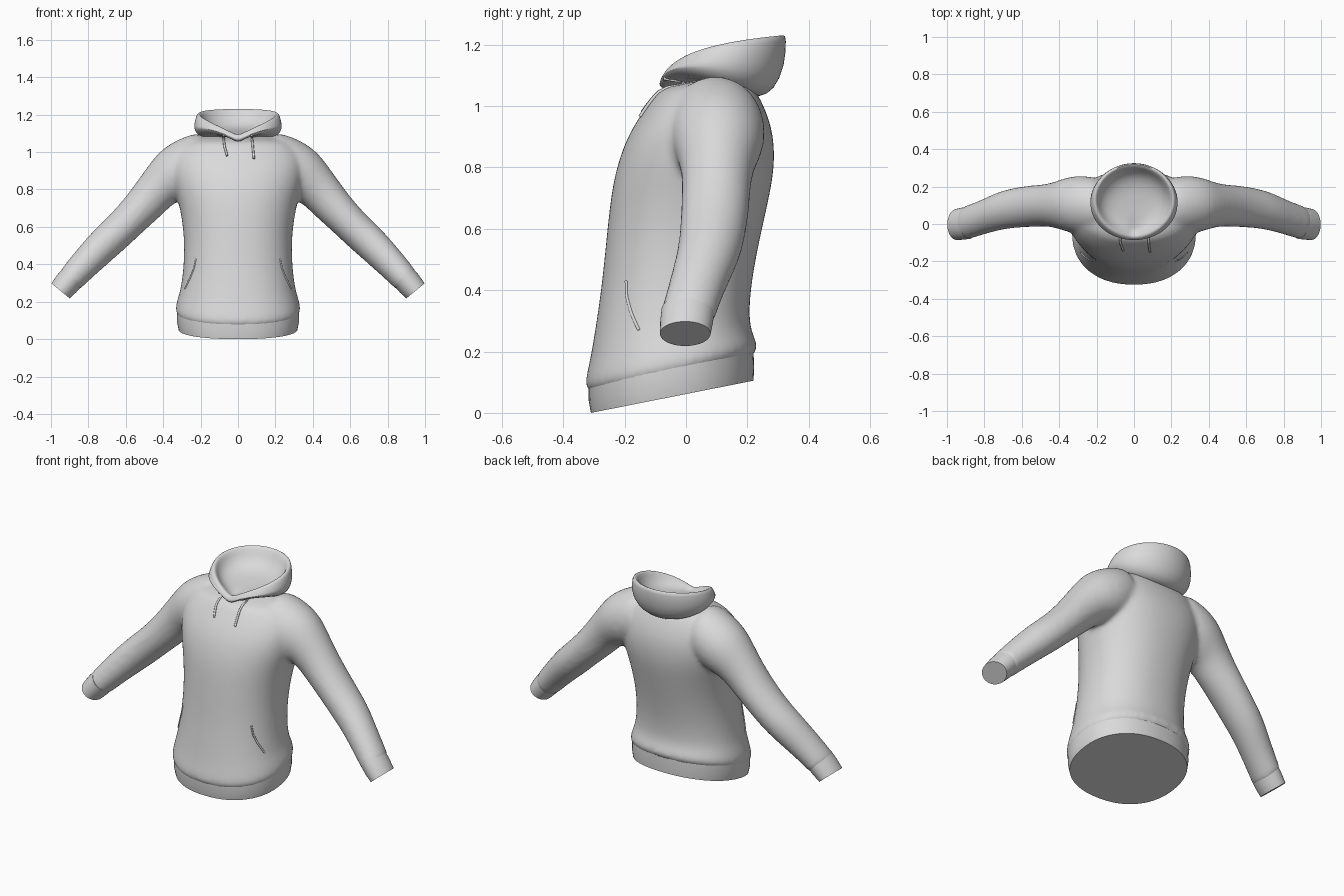
import bpy, bmesh, math
from mathutils import Vector
from mathutils.bvhtree import BVHTree

if "Cube" in bpy.data.objects:
    bpy.data.objects.remove(bpy.data.objects["Cube"])

fabric = bpy.data.materials.new("light grey fabric")
fabric.diffuse_color = (0.7, 0.7, 0.7, 1)
fabric.use_nodes = True
fabric.node_tree.nodes["Principled BSDF"].inputs["Base Color"].default_value = fabric.diffuse_color


def add_object(name, data):
    obj = bpy.data.objects.new(name, data)
    bpy.context.collection.objects.link(obj)
    data.materials.append(fabric)
    return obj


def loft(bm, rings):
    """Skin a list of closed point rings and cap both ends."""
    vs = [[bm.verts.new(p) for p in r] for r in rings]
    n = len(vs[0])
    for a, b in zip(vs, vs[1:]):
        for i in range(n):
            j = (i + 1) % n
            bm.faces.new((a[i], a[j], b[j], b[i]))
    bm.faces.new(vs[0])
    bm.faces.new(vs[-1])


def finish(bm, name):
    bmesh.ops.recalc_face_normals(bm, faces=bm.faces[:])
    me = bpy.data.meshes.new(name)
    bm.to_mesh(me)
    bm.free()
    return add_object(name, me)


def smooth(obj, angle=40):
    bpy.ops.object.select_all(action='DESELECT')
    obj.select_set(True)
    bpy.context.view_layer.objects.active = obj
    bpy.ops.object.shade_smooth_by_angle(angle=math.radians(angle))


def power(v, e):
    return math.copysign(abs(v) ** e, v)


def torso_ring(zf, zb, yf, yb, w, n=32):
    """Rounded cross-section, tilted from its front height to its back height."""
    pts = []
    for i in range(n):
        a = 2 * math.pi * i / n
        c, s = power(math.cos(a), 0.9), power(math.sin(a), 0.9)
        t = (1 - c) / 2
        pts.append((w * s, yf + (yb - yf) * t, zf + (zb - zf) * t))
    return pts


def sleeve_ring(side, ux, uz, lx, lz, y0, y1, n=24):
    """Oval between an upper and a lower edge point."""
    pts = []
    for i in range(n):
        a = 2 * math.pi * i / n
        t = (1 + math.cos(a)) / 2
        y = (y0 + y1) / 2 + (y1 - y0) / 2 * math.sin(a)
        pts.append((side * (lx + (ux - lx) * t), y, lz + (uz - lz) * t))
    return pts


# Body and sleeves, fused into one soft surface
torso = [
    (0.04, 0.16, -0.285, 0.195, 0.295), (0.075, 0.195, -0.322, 0.225, 0.328),
    (0.095, 0.215, -0.332, 0.236, 0.338), (0.17, 0.245, -0.314, 0.224, 0.327),
    (0.25, 0.29, -0.300, 0.206, 0.306), (0.40, 0.40, -0.277, 0.210, 0.290),
    (0.55, 0.55, -0.262, 0.237, 0.288), (0.70, 0.70, -0.247, 0.272, 0.310),
    (0.80, 0.80, -0.228, 0.290, 0.340), (0.90, 0.90, -0.193, 0.288, 0.360),
    (0.98, 0.98, -0.143, 0.264, 0.350), (1.03, 1.05, -0.105, 0.230, 0.305),
    (1.065, 1.11, -0.078, 0.180, 0.225)]
sleeve = [
    (0.18, 1.09, 0.18, 0.80, -0.05, 0.24), (0.22, 1.105, 0.20, 0.78, -0.06, 0.25),
    (0.31, 1.075, 0.27, 0.75, -0.06, 0.262), (0.405, 1.02, 0.335, 0.73, -0.038, 0.247),
    (0.465, 0.95, 0.37, 0.70, -0.022, 0.227), (0.535, 0.85, 0.41, 0.66, -0.012, 0.212),
    (0.62, 0.735, 0.495, 0.585, -0.017, 0.207), (0.705, 0.645, 0.595, 0.49, -0.022, 0.192),
    (0.775, 0.58, 0.67, 0.425, -0.033, 0.172), (0.865, 0.475, 0.76, 0.345, -0.058, 0.128),
    (0.935, 0.388, 0.83, 0.28, -0.080, 0.102), (0.952, 0.362, 0.85, 0.262, -0.085, 0.095),
    (0.950, 0.345, 0.87, 0.26, -0.070, 0.075)]
bm = bmesh.new()
loft(bm, [torso_ring(*r) for r in torso])
for side in (-1, 1):
    loft(bm, [sleeve_ring(side, *r) for r in sleeve])
body = finish(bm, "body_and_sleeves")
body.modifiers.new("round", 'SUBSURF').levels = 2
body.modifiers["round"].render_levels = 2
fuse = body.modifiers.new("fuse", 'REMESH')
fuse.mode, fuse.voxel_size, fuse.use_smooth_shade = 'VOXEL', 0.012, True
relax = body.modifiers.new("relax", 'SMOOTH')
relax.factor, relax.iterations = 0.5, 10

# Ribbed hem band
bm = bmesh.new()
loft(bm, [torso_ring(*r, n=64) for r in (
    (0.0, 0.105, -0.310, 0.220, 0.318), (0.04, 0.15, -0.317, 0.222, 0.327),
    (0.09, 0.20, -0.318, 0.220, 0.327))])
smooth(finish(bm, "hem_band"))

# Cuffs
for side, label in ((-1, "left"), (1, "right")):
    bm = bmesh.new()
    loft(bm, [sleeve_ring(side, *r, n=40) for r in (
        (0.93, 0.385, 0.835, 0.285, -0.080, 0.094),
        (0.965, 0.345, 0.865, 0.25, -0.084, 0.088),
        (0.998, 0.298, 0.900, 0.218, -0.085, 0.080))])
    smooth(finish(bm, label + "_cuff"))


# Hood lying open around the neck, with a V at the front
def hood_ring(w, yf, yb, z_front, z_mid, z_back, n=40):
    pts = []
    for i in range(n):
        a = 2 * math.pi * i / n
        t = (1 - math.cos(a)) / 2
        q = math.sqrt(t)
        z = (z_front * (q - 0.7) * (q - 1) / 0.7 - z_mid * q * (q - 1) / 0.21
             + z_back * q * (q - 0.7) / 0.3)
        pts.append((w * math.sin(a), yf + (yb - yf) * t, z))
    return pts


bm = bmesh.new()
loft(bm, [hood_ring(*r) for r in (
    (0.180, -0.060, 0.200, 1.050, 1.080, 1.035), (0.207, -0.082, 0.240, 1.053, 1.095, 1.028),
    (0.230, -0.087, 0.288, 1.062, 1.112, 1.050), (0.238, -0.087, 0.324, 1.072, 1.140, 1.130),
    (0.224, -0.077, 0.328, 1.088, 1.195, 1.225), (0.212, -0.066, 0.320, 1.090, 1.206, 1.234),
    (0.198, -0.055, 0.302, 1.085, 1.198, 1.222), (0.185, -0.040, 0.275, 1.078, 1.160, 1.160),
    (0.150, -0.020, 0.220, 1.080, 1.120, 1.125), (0.080, 0.020, 0.150, 1.090, 1.100, 1.110))])
hood = finish(bm, "hood")
smooth(hood, 80)
hood.modifiers.new("round", 'SUBSURF').levels = 1

# Drawstrings and pocket edges, laid on the front surface
depsgraph = bpy.context.evaluated_depsgraph_get()
surfaces = [BVHTree.FromObject(o, depsgraph) for o in (body, hood)]


def cord(name, points, radius, lift):
    curve = bpy.data.curves.new(name, 'CURVE')
    curve.dimensions = '3D'
    curve.bevel_depth, curve.bevel_resolution, curve.use_fill_caps = radius, 2, True
    steps = []
    for (x0, z0), (x1, z1) in zip(points, points[1:]):
        steps += [(x0 + (x1 - x0) * k / 4, z0 + (z1 - z0) * k / 4) for k in range(4)]
    steps.append(points[-1])
    found = []
    for x, z in steps:
        hits = [t.ray_cast(Vector((x, -1, z)), Vector((0, 1, 0)))[0] for t in surfaces]
        ys = [h.y for h in hits if h]
        if ys:
            found.append((x, min(ys) - lift, z, 1))
    spline = curve.splines.new('POLY')
    spline.points.add(len(found) - 1)
    for p, co in zip(spline.points, found):
        p.co = co
    add_object(name, curve)


cord("left_drawstring", [(-0.078, 1.09), (-0.072, 1.03), (-0.058, 0.98)], 0.006, 0.004)
cord("right_drawstring", [(0.073, 1.09), (0.079, 1.03), (0.085, 0.965)], 0.006, 0.004)
for side, label in ((-1, "left"), (1, "right")):
    cord(label + "_pocket_edge",
         [(side * x, z) for x, z in ((0.225, 0.43), (0.235, 0.38), (0.255, 0.33), (0.283, 0.27))],
         0.005, 0.0)
